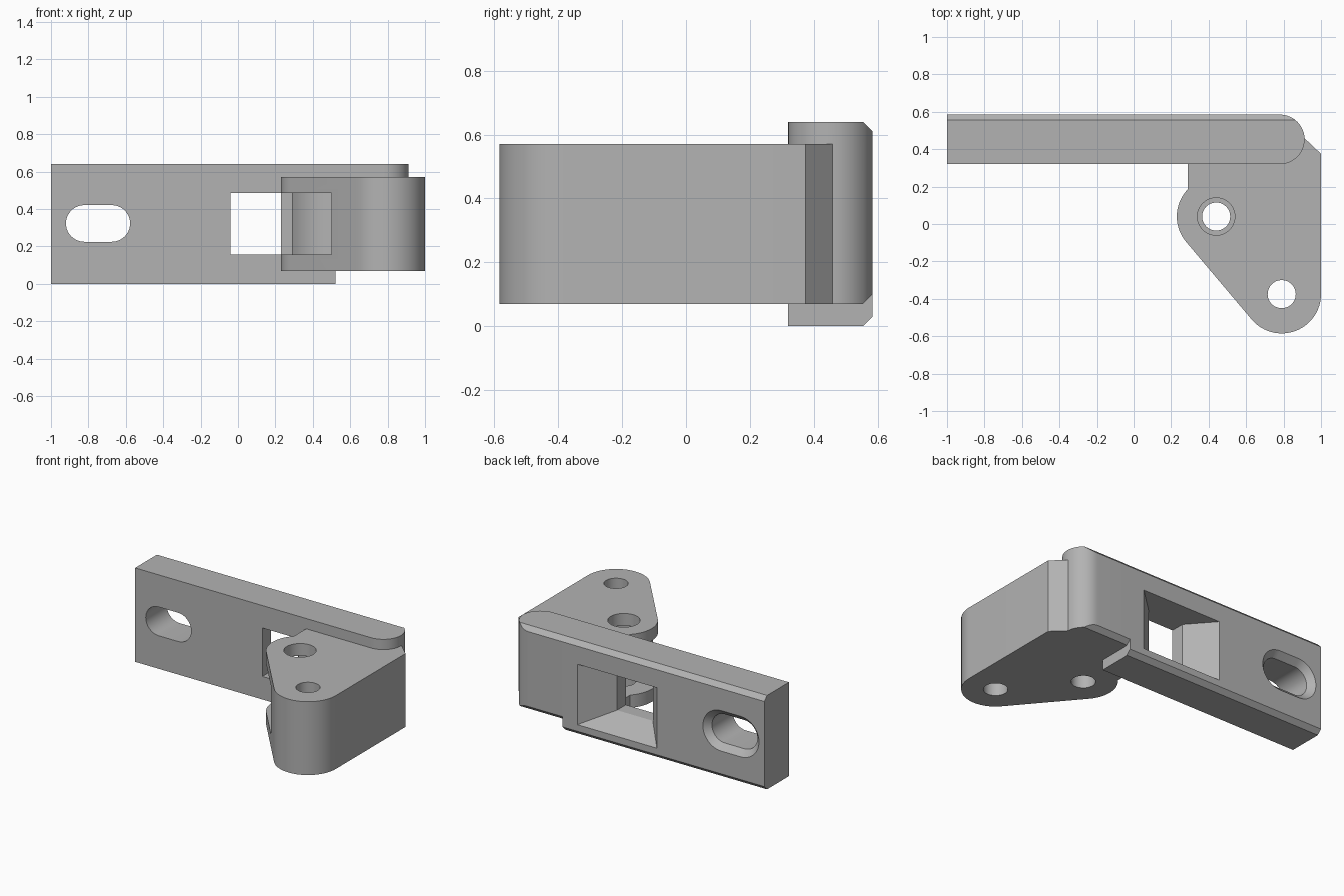
import bpy, bmesh
from math import sin, cos, radians

cube = bpy.data.objects.get("Cube")
if cube:
    bpy.data.objects.remove(cube)

grey = bpy.data.materials.new("plain grey")
grey.use_nodes = True
grey.diffuse_color = (0.45, 0.45, 0.45, 1)
grey.node_tree.nodes["Principled BSDF"].inputs["Base Color"].default_value = (0.45, 0.45, 0.45, 1)


def loft(name, rings):
    """Closed solid through equal-length rings of 3D points."""
    bm = bmesh.new()
    loops = [[bm.verts.new(p) for p in ring] for ring in rings]
    n = len(loops[0])
    for a, b in zip(loops, loops[1:]):
        for i in range(n):
            j = (i + 1) % n
            bm.faces.new((a[i], a[j], b[j], b[i]))
    bm.faces.new(loops[0][::-1])
    bm.faces.new(loops[-1])
    bmesh.ops.recalc_face_normals(bm, faces=bm.faces)
    mesh = bpy.data.meshes.new(name)
    bm.to_mesh(mesh)
    bm.free()
    mesh.materials.append(grey)
    ob = bpy.data.objects.new(name, mesh)
    bpy.context.collection.objects.link(ob)
    return ob


def prism(name, outline, axis, lo, hi):
    """Extrude a 2D outline along the x, y or z axis."""
    place = {"x": lambda p, h: (h, p[0], p[1]),
             "y": lambda p, h: (p[0], h, p[1]),
             "z": lambda p, h: (p[0], p[1], h)}[axis]
    return loft(name, [[place(p, h) for p in outline] for h in (lo, hi)])


def arc(cx, cy, r, start, end, n=24):
    return [(cx + r * cos(radians(start + (end - start) * i / n)),
             cy + r * sin(radians(start + (end - start) * i / n))) for i in range(n + 1)]


def circle(cx, cy, r):
    return arc(cx, cy, r, 0, 360, 48)[:-1]


def boolean(target, tool, operation="DIFFERENCE"):
    """Apply a boolean and discard its tool."""
    mod = target.modifiers.new("cut", "BOOLEAN")
    mod.object, mod.operation, mod.solver = tool, operation, "EXACT"
    bpy.context.view_layer.update()
    result = target.evaluated_get(bpy.context.evaluated_depsgraph_get())
    mesh = bpy.data.meshes.new_from_object(result)
    target.modifiers.clear()
    target.data = mesh
    bpy.data.objects.remove(tool)


# Mounting plate: rounded plan cut to a section with chamfered rear edges
FRONT, BACK, TOP, STEP, C = 0.32, 0.585, 0.64, 0.07, 0.03


def section(bottom):
    return [(FRONT, bottom), (BACK - C, bottom), (BACK, bottom + C),
            (BACK, TOP - C), (BACK - C, TOP), (FRONT, TOP)]


radius = (BACK - FRONT) / 2
plan = [(-1, FRONT)] + arc(0.78, FRONT + radius, radius, -90, 90) + [(-1, BACK)]
bracket = prism("hinge_bracket", plan, "z", -0.1, 0.8)
boolean(bracket, prism("plate_section", section(STEP), "x", -1.2, 1.2), "INTERSECT")
boolean(bracket, prism("plate_foot", section(0), "x", -1, 0.52), "UNION")

# Pivot arm: two rounded bosses joined by a tangent flank
PIVOT, PIN, R = (0.44, 0.04), (0.79, -0.375), 0.21
arm_plan = ([(0.29, 0.36), (0.29, 0.187)] + arc(*PIVOT, R, 136, 220)
            + arc(*PIN, R, 220, 360) + [(1, 0.375), (0.905, 0.465), (0.8, 0.465), (0.75, 0.36)])
arm = prism("pivot_arm", arm_plan, "z", STEP, 0.57)

# Clevis slot between the upper and lower lugs
LOW, HIGH = 0.157, 0.487
boolean(arm, prism("clevis_round", circle(*PIVOT, 0.25), "z", LOW, HIGH))
boolean(arm, prism("clevis_mouth", [(0, -0.7), (0.5, -0.7), (0.5, 0.1), (0, 0.1)], "z", LOW, HIGH))

# Pivot bores, the upper one wider, and the pin bore
boolean(arm, prism("pivot_bore", circle(*PIVOT, 0.075), "z", -0.1, 0.8))
boolean(arm, prism("upper_bore", circle(*PIVOT, 0.1), "z", 0.3, 0.8))
boolean(arm, prism("pin_bore", circle(*PIN, 0.075), "z", -0.1, 0.8))
boolean(bracket, arm, "UNION")


# Window: straight at the front, flared toward the back
def window_ring(y, left, right, bottom):
    return [(left, y, bottom), (right, y, bottom), (right, y, HIGH), (left, y, HIGH)]


boolean(bracket, loft("window", [window_ring(0.31, -0.04, 0.23, LOW),
                                 window_ring(0.415, -0.04, 0.23, LOW),
                                 window_ring(BACK, -0.19, 0.41, 0.075),
                                 window_ring(0.7, -0.19, 0.41, 0.075)]))


# Screw slot with a chamfered rear rim
def slot_ring(y, r):
    ends = arc(-0.675, 0.323, r, -90, 90, 20) + arc(-0.822, 0.323, r, 90, 270, 20)
    return [(x, y, z) for x, z in ends]


boolean(bracket, loft("screw_slot", [slot_ring(0.2, 0.098), slot_ring(BACK - 0.04, 0.098),
                                     slot_ring(BACK, 0.138), slot_ring(0.7, 0.138)]))

# Smooth the round walls, keep the machined edges sharp
bpy.ops.object.select_all(action="DESELECT")
bracket.select_set(True)
bpy.context.view_layer.objects.active = bracket
bpy.ops.object.shade_smooth_by_angle(angle=radians(25))
